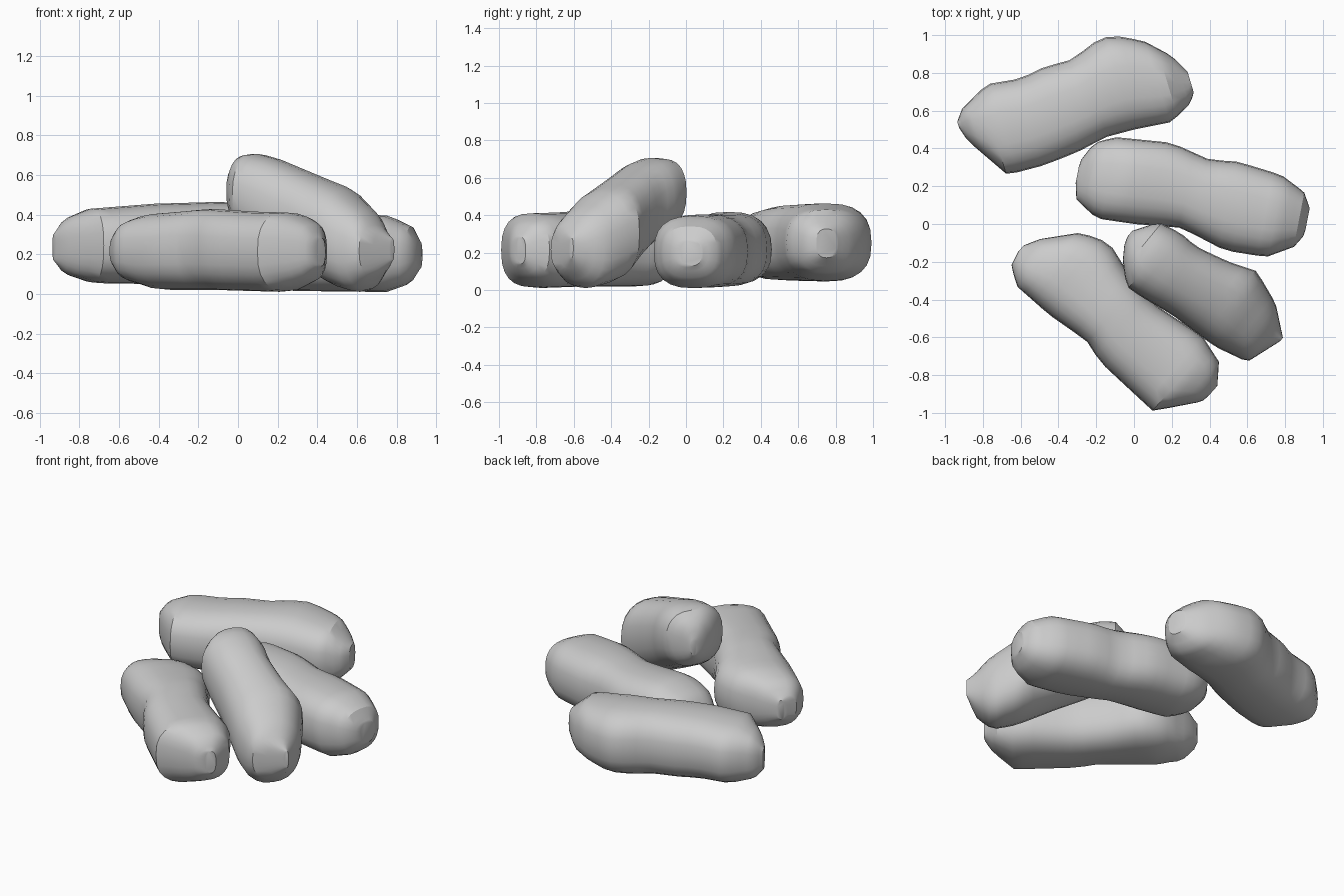
import bpy, bmesh, math
from mathutils import Vector

if "Cube" in bpy.data.objects:
    bpy.data.objects.remove(bpy.data.objects["Cube"])

SEG, RINGS = 24, 26


def span(poly, u):
    """Lowest and highest value of a closed outline where it crosses u."""
    hits = []
    for (u0, v0), (u1, v1) in zip(poly, poly[1:] + poly[:1]):
        if min(u0, u1) <= u <= max(u0, u1) and abs(u1 - u0) > 1e-9:
            hits.append(v0 + (v1 - v0) * (u - u0) / (u1 - u0))
    return min(hits), max(hits)


def lobed_rock(name, direction, plan, side, power=2.6):
    """Loft rounded slices between a plan outline (x, y) and a side profile (t, z)."""
    d = Vector(direction).normalized()
    n = Vector((-d.y, d.x))
    local = [(Vector(p).dot(d), Vector(p).dot(n)) for p in plan]
    a, b = min(p[0] for p in local), max(p[0] for p in local)
    bm = bmesh.new()
    rings = []
    for i in range(RINGS):
        t = 0.5 - 0.494 * math.cos(math.pi * i / (RINGS - 1))
        u = a + (b - a) * t
        v0, v1 = span(local, u)
        z0, z1 = span(side, t)
        ring = []
        for k in range(SEG):
            ang = 2 * math.pi * k / SEG
            c, s = math.cos(ang), math.sin(ang)
            v = (v0 + v1) / 2 + (v1 - v0) / 2 * math.copysign(abs(c) ** (2 / power), c)
            z = (z0 + z1) / 2 + (z1 - z0) / 2 * math.copysign(abs(s) ** (2 / power), s)
            p = d * u + n * v
            ring.append(bm.verts.new((p.x, p.y, z)))
        rings.append(ring)
    for r, q in zip(rings, rings[1:]):
        for k in range(SEG):
            j = (k + 1) % SEG
            bm.faces.new((r[k], r[j], q[j], q[k]))
    bm.faces.new(rings[0])
    bm.faces.new(rings[-1])
    bmesh.ops.recalc_face_normals(bm, faces=bm.faces)
    mesh = bpy.data.meshes.new(name)
    bm.to_mesh(mesh)
    bm.free()
    ob = bpy.data.objects.new(name, mesh)
    bpy.context.collection.objects.link(ob)
    bpy.ops.object.select_all(action='DESELECT')
    ob.select_set(True)
    bpy.context.view_layer.objects.active = ob
    bpy.ops.object.shade_smooth_by_angle(angle=math.radians(32))
    return ob


# back piece
lobed_rock("back_lobed_rock", (0.958, 0.287),
           [(-.94, .53), (-.91, .61), (-.78, .74), (-.6, .77), (-.48, .83), (-.33, .87),
            (-.2, .97), (-.12, 1), (.05, .97), (.2, .89), (.29, .8), (.32, .71), (.3, .64),
            (.2, .54), (0, .5), (-.15, .46), (-.3, .38), (-.48, .31), (-.67, .26), (-.88, .44)],
           [(0, .18), (0, .29), (.05, .38), (.14, .43), (.4, .455), (.7, .465), (.9, .43),
            (1, .32), (1, .18), (.93, .09), (.75, .045), (.4, .05), (.15, .055), (.05, .1)])

# right piece
lobed_rock("right_lobed_rock", (0.98, -0.19),
           [(-.31, .25), (-.28, .34), (-.21, .43), (-.1, .46), (.2, .43), (.4, .34), (.55, .33),
            (.78, .26), (.9, .17), (.935, .07), (.9, -.06), (.85, -.12), (.7, -.175),
            (.48, -.14), (.25, -.02), (0, 0), (-.2, .03), (-.305, .13)],
           [(0, .15), (0, .26), (.06, .36), (.2, .42), (.45, .405), (.7, .405), (.87, .395),
            (.96, .34), (1, .25), (1, .14), (.95, .05), (.86, .01), (.5, .015), (.15, .03), (.05, .08)])

# front left piece
lobed_rock("front_lobed_rock", (0.75, -0.66),
           [(-.65, -.22), (-.6, -.12), (-.5, -.08), (-.28, -.045), (-.13, -.1), (-.03, -.26),
            (.1, -.42), (.22, -.5), (.36, -.59), (.45, -.73), (.44, -.87), (.36, -.94),
            (.1, -.99), (-.03, -.87), (-.18, -.73), (-.25, -.62), (-.45, -.48), (-.62, -.33)],
           [(0, .16), (0, .27), (.06, .36), (.16, .405), (.45, .43), (.7, .415), (.88, .41),
            (.96, .35), (1, .27), (1, .15), (.95, .07), (.85, .01), (.5, .02), (.2, .02), (.07, .07)])

# leaning piece
lobed_rock("leaning_lobed_rock", (0.77, -0.635),
           [(-.06, -.2), (-.05, -.1), (-.02, -.04), (.13, .01), (.25, -.05), (.33, -.12),
            (.5, -.2), (.65, -.25), (.75, -.42), (.79, -.61), (.6, -.73), (.43, -.65),
            (.2, -.48), (.03, -.38), (-.04, -.33)],
           [(0, .46), (0, .52), (.03, .63), (.1, .7), (.17, .71), (.3, .68), (.54, .59),
            (.7, .53), (.88, .41), (1, .27), (1, .18), (.95, .1), (.84, .005), (.68, .04),
            (.45, .16), (.25, .26), (.1, .34), (.03, .4)], 2.4)
